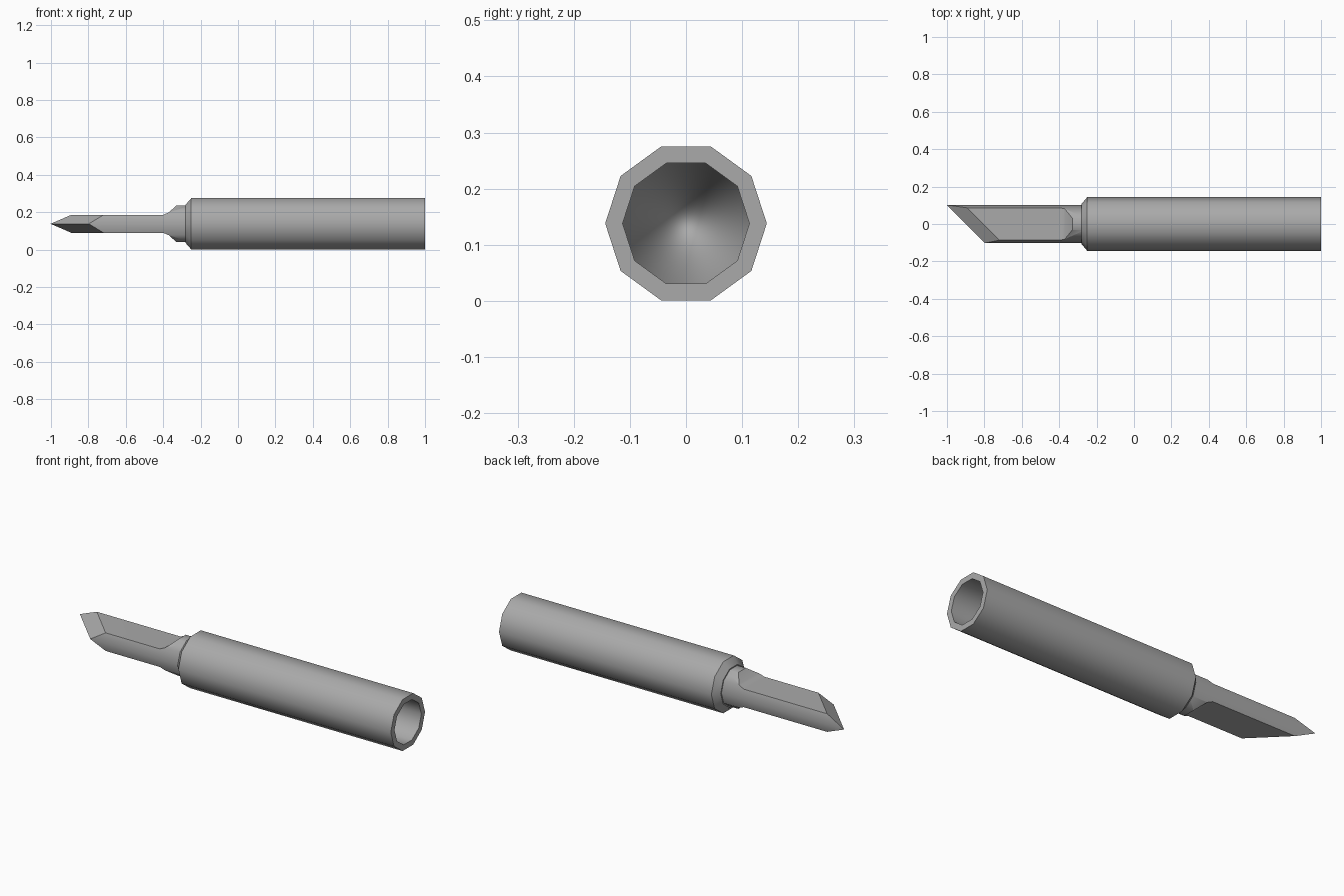
import bpy, bmesh, math
from mathutils import Vector

SIDES = 10
MID = 0.138          # height of the long axis

if "Cube" in bpy.data.objects:
    bpy.data.objects.remove(bpy.data.objects["Cube"], do_unlink=True)

steel = bpy.data.materials.new("grey steel")
steel.use_nodes = True
colour = (0.4, 0.4, 0.4, 1)
steel.diffuse_color = colour
steel.node_tree.nodes["Principled BSDF"].inputs["Base Color"].default_value = colour


def add_object(name, bm):
    bmesh.ops.recalc_face_normals(bm, faces=bm.faces[:])
    mesh = bpy.data.meshes.new(name)
    bm.to_mesh(mesh)
    bm.free()
    mesh.materials.append(steel)
    ob = bpy.data.objects.new(name, mesh)
    bpy.context.collection.objects.link(ob)
    return ob


def turned(name, profile):
    """Ten-sided turning along x from (x, radius) points, capped at both ends."""
    bm = bmesh.new()
    rings = []
    for x, r in profile:
        angles = [math.tau * i / SIDES for i in range(SIDES)]
        rings.append([bm.verts.new((x, r * math.cos(a), MID + r * math.sin(a))) for a in angles])
    for a, b in zip(rings, rings[1:]):
        for i in range(SIDES):
            j = (i + 1) % SIDES
            bm.faces.new((a[i], a[j], b[j], b[i]))
    bm.faces.new(rings[0])
    bm.faces.new(rings[-1])
    return add_object(name, bm)


def shade(ob, sharp_rule):
    """Smooth the turned sides, then override chosen edges by a rule."""
    bpy.ops.object.select_all(action="DESELECT")
    ob.select_set(True)
    bpy.context.view_layer.objects.active = ob
    bpy.ops.object.shade_smooth_by_angle(angle=math.radians(40))
    bm = bmesh.new()
    bm.from_mesh(ob.data)
    for e in bm.edges:
        choice = sharp_rule(e)
        if choice is not None:
            e.smooth = not choice
    bm.to_mesh(ob.data)
    bm.free()


# Hollow barrel with a chamfered shoulder; the bore floor blends into its wall
FLOOR = -0.22
barrel = turned("barrel", [(FLOOR, 0.113), (1, 0.113), (1, 0.144),
                           (-0.25, 0.144), (-0.28, 0.108)])
shade(barrel, lambda e: False if all(abs(v.co.x - FLOOR) < 0.001 for v in e.verts) else None)

# Blade: a turned rod milled flat above and below
blade = turned("blade", [(-1.1, 0.102), (-0.26, 0.102)])
upper = [(-1.2, 0.048), (-0.40, 0.048), (-0.37, 0.061), (-0.33, 0.097), (-0.32, 0.15), (-0.2, 0.15)]
outline = upper + [(x, -h) for x, h in reversed(upper)]
bm = bmesh.new()
face = bm.faces.new([bm.verts.new((x, -0.3, MID + h)) for x, h in outline])
grown = bmesh.ops.extrude_face_region(bm, geom=[face])["geom"]
bmesh.ops.translate(bm, vec=(0, 0.6, 0), verts=[v for v in grown if isinstance(v, bmesh.types.BMVert)])
mill = add_object("milling_cutter", bm)
mill.hide_render = True

cut = blade.modifiers.new("flats", "BOOLEAN")
cut.operation = "INTERSECT"
cut.solver = "EXACT"
cut.object = mill
bpy.context.view_layer.objects.active = blade
bpy.ops.object.modifier_apply(modifier=cut.name)
bpy.data.objects.remove(mill, do_unlink=True)

# Diagonal cutting edge, ground from both faces
bm = bmesh.new()
bm.from_mesh(blade.data)
slope = 0.048 / 0.095
for side in (1, -1):
    bmesh.ops.bisect_plane(bm, geom=bm.verts[:] + bm.edges[:] + bm.faces[:], dist=1e-5,
                           plane_co=(-1, 0.1, MID), plane_no=Vector((-slope, -slope, side)),
                           clear_outer=True)
    bmesh.ops.holes_fill(bm, edges=[e for e in bm.edges if e.is_boundary], sides=0)
bmesh.ops.recalc_face_normals(bm, faces=bm.faces[:])
bm.to_mesh(blade.data)
bm.free()
shade(blade, lambda e: True if all(v.co.x + v.co.y < -0.79 for v in e.verts) else None)

for ob in (barrel, blade):
    weighted = ob.modifiers.new("even shading", "WEIGHTED_NORMAL")
    weighted.keep_sharp = True
